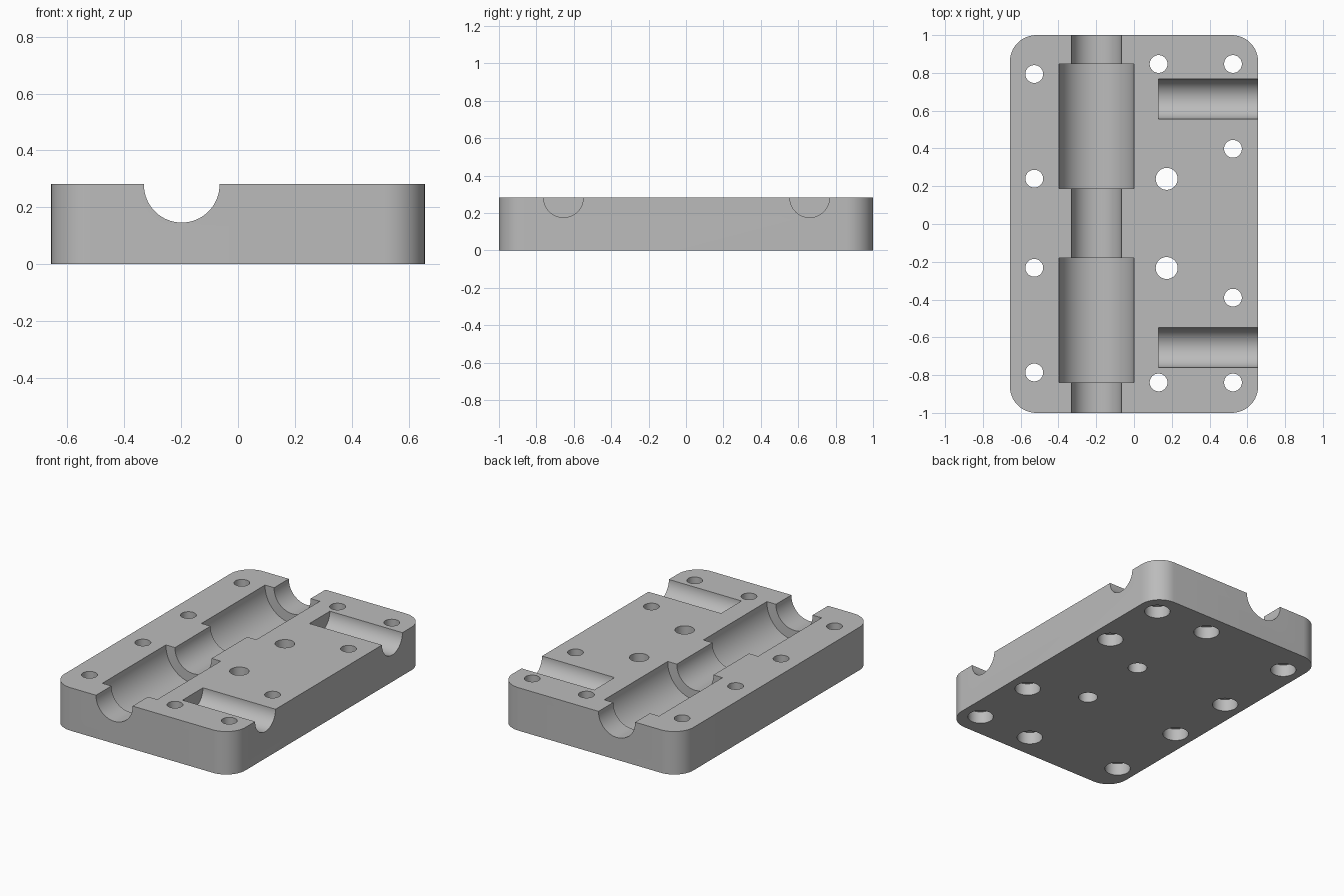
import bpy, bmesh
from math import pi
from mathutils import Matrix, Vector

if "Cube" in bpy.data.objects:
    bpy.data.objects.remove(bpy.data.objects["Cube"])

HALF_X, HALF_Y, TOP = 0.657, 1.0, 0.282

grey = bpy.data.materials.new("plain grey")
grey.use_nodes = True
colour = (0.5, 0.5, 0.5, 1)
grey.diffuse_color = colour
grey.node_tree.nodes["Principled BSDF"].inputs["Base Color"].default_value = colour


def make_object(name, bm):
    mesh = bpy.data.meshes.new(name)
    bm.to_mesh(mesh)
    bm.free()
    mesh.materials.append(grey)
    obj = bpy.data.objects.new(name, mesh)
    bpy.context.collection.objects.link(obj)
    return obj


# Solid block with rounded vertical corners
bm = bmesh.new()
bmesh.ops.create_cube(bm, size=1)
bmesh.ops.scale(bm, vec=(2 * HALF_X, 2 * HALF_Y, TOP), verts=bm.verts)
bmesh.ops.translate(bm, vec=(0, 0, TOP / 2), verts=bm.verts)
uprights = [e for e in bm.edges if abs(e.verts[0].co.z - e.verts[1].co.z) > 0.1]
bmesh.ops.bevel(bm, geom=uprights, offset=0.14, segments=12, profile=0.5, affect="EDGES")
block = make_object("clamp_block", bm)


def cut(name, start, end, radius):
    """Cut a round channel between two points out of the block."""
    start, end = Vector(start), Vector(end)
    axis = end - start
    turn = axis.to_track_quat("Z", "Y").to_matrix().to_4x4()
    bm = bmesh.new()
    bmesh.ops.create_cone(bm, cap_ends=True, segments=64, radius1=radius, radius2=radius,
                          depth=axis.length, matrix=Matrix.Translation((start + end) / 2) @ turn)
    cutter = make_object(name, bm)
    cutter.hide_render = True
    mod = block.modifiers.new(name, "BOOLEAN")
    mod.operation = "DIFFERENCE"
    mod.solver = "EXACT"
    mod.object = cutter
    bpy.context.view_layer.objects.active = block
    bpy.ops.object.modifier_apply(modifier=name)
    bpy.data.objects.remove(cutter)


# Long shaft channel with two wider bearing seats
SHAFT_X, SHAFT_Z = -0.198, 0.279
cut("shaft_channel", (SHAFT_X, -1.1, SHAFT_Z), (SHAFT_X, 1.1, SHAFT_Z), 0.133)
for y in (-0.84, 0.188):
    cut("bearing_seat", (SHAFT_X, y, SHAFT_Z), (SHAFT_X, y + 0.659, SHAFT_Z), 0.199)

# Side rod channels opening on the left face
for y in (-0.655, 0.661):
    cut("rod_channel", (0.13, y, TOP), (0.8, y, TOP), 0.106)

# Bolt holes, counterbored from below
bolts = [(x, s * y + 0.004) for s in (-1, 1)
         for x, y in ((-0.528, 0.79), (-0.528, 0.236), (0.13, 0.843), (0.524, 0.843), (0.524, 0.394))]
for x, y in bolts:
    cut("bolt_hole", (x, y, -0.1), (x, y, 0.4), 0.047)
    cut("bolt_counterbore", (x, y, -0.1), (x, y, 0.08), 0.078)

# Plain through holes near the middle
for y in (-0.233, 0.239):
    cut("pin_hole", (0.173, y, -0.1), (0.173, y, 0.4), 0.058)

# Smooth curved walls, keep edges sharp
bpy.ops.object.select_all(action="DESELECT")
block.select_set(True)
bpy.context.view_layer.objects.active = block
bpy.ops.object.shade_smooth_by_angle(angle=pi / 6)
